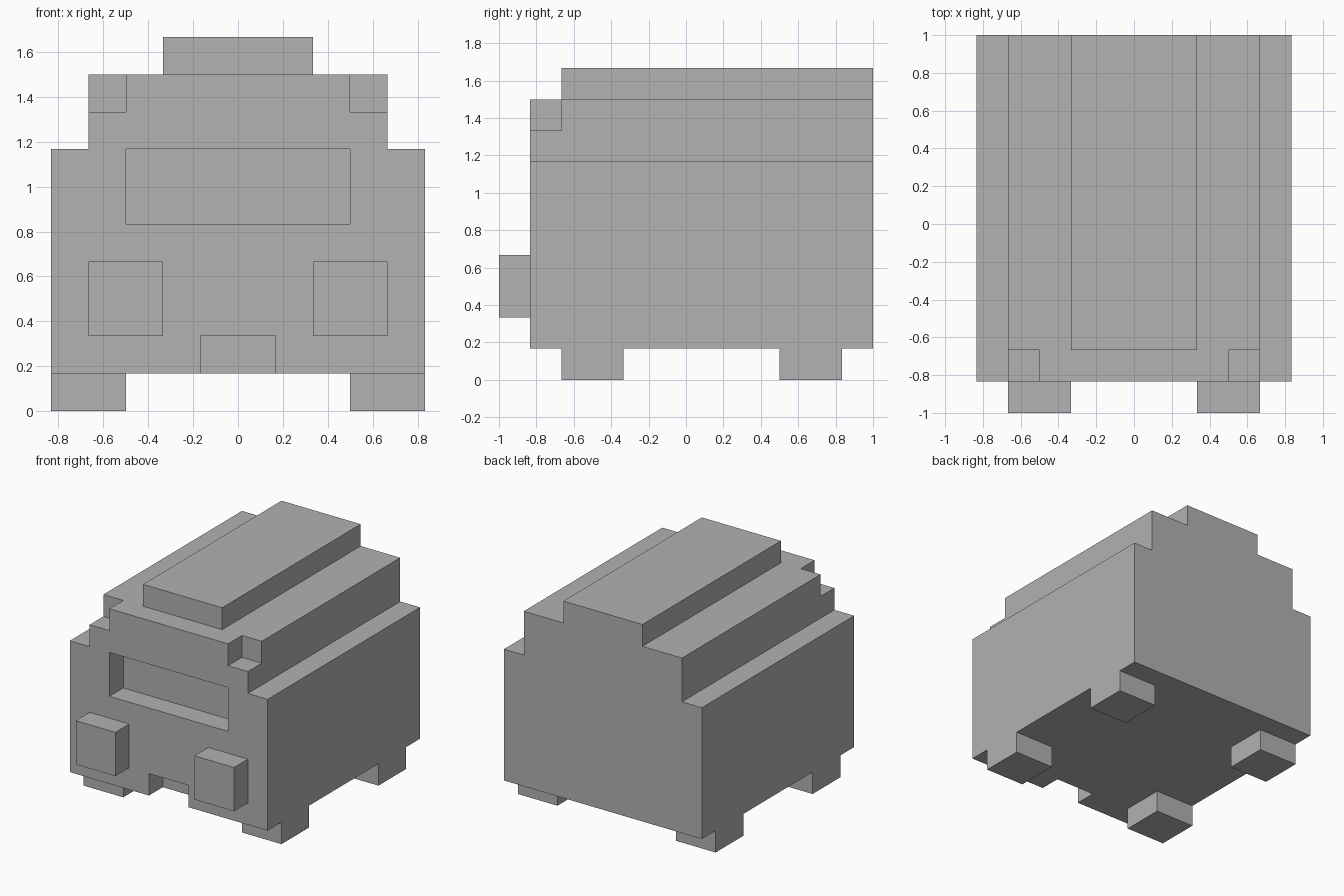
import bpy
import bmesh
from mathutils import Vector

U = 1 / 6  # one block of the model's grid

cube = bpy.data.objects.get("Cube")
if cube:
    bpy.data.objects.remove(cube, do_unlink=True)

grey = bpy.data.materials.new("plain grey")
grey.use_nodes = True
colour = (0.445, 0.445, 0.445, 1)
grey.diffuse_color = colour
grey.node_tree.nodes["Principled BSDF"].inputs["Base Color"].default_value = colour


def finish(name, bm):
    bmesh.ops.recalc_face_normals(bm, faces=bm.faces)
    mesh = bpy.data.meshes.new(name)
    bm.to_mesh(mesh)
    bm.free()
    mesh.materials.append(grey)
    obj = bpy.data.objects.new(name, mesh)
    bpy.context.collection.objects.link(obj)
    return obj


def box(name, low, high):
    """Box between two corners given in grid blocks."""
    low, high = Vector(low) * U, Vector(high) * U
    bm = bmesh.new()
    bmesh.ops.create_cube(bm, size=1)
    for v in bm.verts:
        v.co = (low + high) / 2 + v.co * (high - low)
    return finish(name, bm)


def extrude_profile(name, half, front, back):
    """Mirror a half outline in x and z, then extrude it along y."""
    outline = half + [(-x, z) for x, z in reversed(half)]
    bm = bmesh.new()
    face = bm.faces.new([bm.verts.new((x * U, front * U, z * U)) for x, z in outline])
    new = bmesh.ops.extrude_face_region(bm, geom=[face])["geom"]
    for v in new:
        if isinstance(v, bmesh.types.BMVert):
            v.co.y = back * U
    return finish(name, bm)


def cut(target, cutter):
    """Subtract the cutter, keep the result and drop the cutter."""
    mod = target.modifiers.new("cut", "BOOLEAN")
    mod.operation = "DIFFERENCE"
    mod.solver = "EXACT"
    mod.object = cutter
    cutter.hide_render = True
    graph = bpy.context.evaluated_depsgraph_get()
    mesh = bpy.data.meshes.new_from_object(target.evaluated_get(graph))
    target.modifiers.clear()
    target.data = mesh
    bpy.data.objects.remove(cutter, do_unlink=True)


# Stepped body shell
body = extrude_profile("body", [(5, 1), (5, 7), (4, 7), (4, 9)], -5, 6)

# Windscreen recess, grille notch and the notches at the upper front corners
cut(body, box("windscreen_cutter", (-3, -6, 5), (3, -4, 7)))
cut(body, box("grille_cutter", (-1, -6, 0), (1, -4, 2)))
for x in (-4, 4):
    outer, inner = (x * 1.25, x * 0.75)
    cut(body, box("corner_cutter", (min(outer, inner), -6, 8), (max(outer, inner), -4, 10)))

# Raised roof
box("raised_roof", (-2, -4, 9), (2, 6, 10))

# Headlights and wheels on both sides
for side, s in (("left", 1), ("right", -1)):
    x = 3 * s
    box(side + "_headlight", (x - 1, -6, 2), (x + 1, -5, 4))
    x = 4 * s
    for end, y in (("front", -3), ("rear", 4)):
        box(f"{end}_{side}_wheel", (x - 1, y - 1, 0), (x + 1, y + 1, 1))
